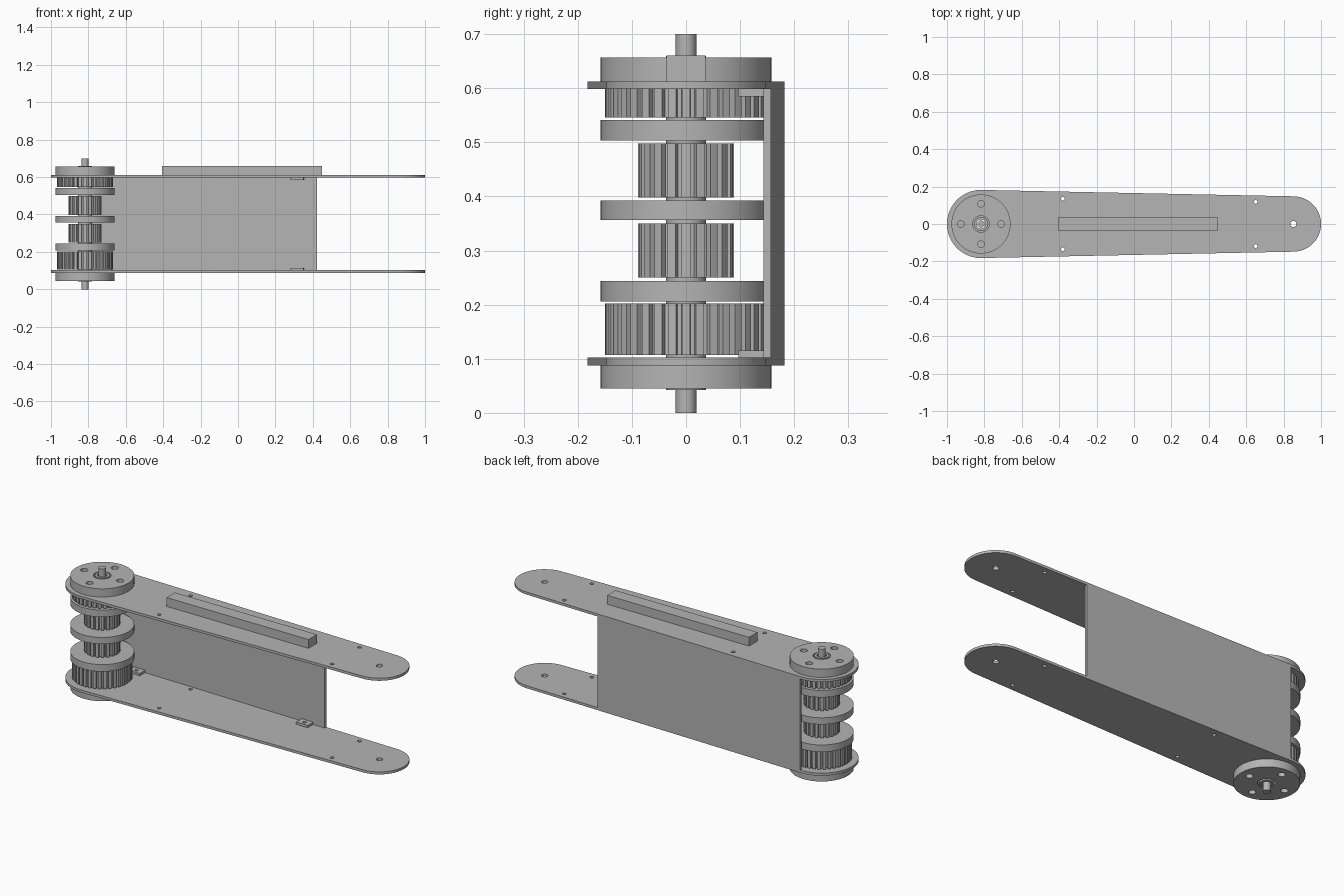
import bpy, bmesh
from math import cos, sin, pi, asin, radians

if "Cube" in bpy.data.objects:
    bpy.data.objects.remove(bpy.data.objects["Cube"])

metal = bpy.data.materials.new("grey_metal")
GREY = (0.46, 0.46, 0.46, 1)
metal.use_nodes = True
metal.diffuse_color = GREY
metal.node_tree.nodes["Principled BSDF"].inputs["Base Color"].default_value = GREY


def arc(cx, cy, r, a0=0.0, a1=2 * pi, n=48):
    """Points on an arc; a full turn leaves out the repeated end point."""
    full = abs(a1 - a0 - 2 * pi) < 1e-6
    count = n if full else n + 1
    return [(cx + r * cos(a0 + (a1 - a0) * i / n),
             cy + r * sin(a0 + (a1 - a0) * i / n)) for i in range(count)]


def extrude(name, loops, z0, z1):
    """Extrude an outline, with any further loops cut as holes, from z0 to z1."""
    curve = bpy.data.curves.new(name, "CURVE")
    curve.dimensions = "2D"
    curve.fill_mode = "BOTH"
    curve.extrude = (z1 - z0) / 2
    for loop in loops:
        spline = curve.splines.new("POLY")
        spline.points.add(len(loop) - 1)
        for point, (x, y) in zip(spline.points, loop):
            point.co = (x, y, 0, 1)
        spline.use_cyclic_u = True
    temp = bpy.data.objects.new(name + "_outline", curve)
    bpy.context.collection.objects.link(temp)
    bpy.context.view_layer.update()
    mesh = bpy.data.meshes.new_from_object(
        temp.evaluated_get(bpy.context.evaluated_depsgraph_get()))
    bpy.data.objects.remove(temp)
    bpy.data.curves.remove(curve)
    bm = bmesh.new()
    bm.from_mesh(mesh)
    bmesh.ops.remove_doubles(bm, verts=bm.verts, dist=1e-5)
    bmesh.ops.recalc_face_normals(bm, faces=bm.faces)
    bm.to_mesh(mesh)
    bm.free()
    mesh.name = name
    mesh.materials.clear()
    mesh.materials.append(metal)
    obj = bpy.data.objects.new(name, mesh)
    obj.location.z = (z0 + z1) / 2
    bpy.context.collection.objects.link(obj)
    bpy.ops.object.select_all(action="DESELECT")
    obj.select_set(True)
    bpy.context.view_layer.objects.active = obj
    bpy.ops.object.shade_smooth_by_angle(angle=radians(25))
    return obj


# Arm outline: two rounded ends joined by tangent edges
AX, R1 = -0.818, 0.182
BX, R2 = 0.852, 0.148
tilt = asin((R1 - R2) / (BX - AX))
outline = (arc(AX, 0, R1, pi / 2 - tilt, 1.5 * pi + tilt)
           + arc(BX, 0, R2, -pi / 2 + tilt, pi / 2 - tilt))
holes = [arc(BX, 0, 0.016, n=24)]
for x, y in ((-0.38, 0.135), (0.65, 0.118)):
    holes += [arc(x, side * y, 0.01, n=16) for side in (-1, 1)]
bore = arc(AX, 0, 0.044, n=32)
extrude("lower_arm_plate", [outline, bore] + holes, 0.088, 0.102)
extrude("upper_arm_plate", [outline, bore] + holes, 0.598, 0.612)


# Rear web follows the tilted back edge of the plates
def along(s, depth):
    """Point s along the back edge and depth inward from it."""
    return (AX + (R1 - depth) * sin(tilt) + s * cos(tilt),
            (R1 - depth) * cos(tilt) - s * sin(tilt))


def strip(s0, s1, d0, d1):
    return [along(s0, d0), along(s0, d1), along(s1, d1), along(s1, d0)]


WEB, THICK = 1.237, 0.014
extrude("rear_web", [strip(0, WEB, 0, THICK)], 0.102, 0.598)

# Small tabs that fix the web to the plates
for end, s in (("inner", 0.07), ("outer", WEB - 0.14)):
    tab = [strip(s, s + 0.07, THICK, THICK + 0.047),
           arc(*along(s + 0.035, THICK + 0.024), 0.009, n=16)]
    extrude("lower_tab_" + end, tab, 0.102, 0.115)
    extrude("upper_tab_" + end, tab, 0.585, 0.598)

# Bar on the upper plate
extrude("top_bar", [[(-0.405, -0.036), (0.45, -0.036), (0.45, 0.036), (-0.405, 0.036)]],
        0.612, 0.66)

# Hubs with four bolt holes
bolts = [arc(AX + 0.108 * cos(k * pi / 2), 0.108 * sin(k * pi / 2), 0.018, n=24)
         for k in range(4)]
hub = [arc(AX, 0, 0.158, n=64), bore] + bolts
extrude("lower_hub", hub, 0.045, 0.088)
extrude("upper_hub", hub, 0.612, 0.657)

# Shaft and its sleeve
extrude("shaft", [arc(AX, 0, 0.019, n=32)], 0, 0.7)
sleeve_loop = arc(AX, 0, 0.037, n=32)
extrude("sleeve", [sleeve_loop, arc(AX, 0, 0.024, n=32)], 0.042, 0.659)

# Spacer discs between the pulleys
for name, z0, z1 in (("lower_disc", 0.206, 0.244), ("middle_disc", 0.356, 0.392),
                     ("upper_disc", 0.503, 0.541)):
    extrude(name, [arc(AX, 0, 0.158, n=64), sleeve_loop], z0, z1)


# Toothed pulleys
def pulley(name, r, teeth, z0, z1):
    pitch = 2 * pi / teeth
    profile = []
    for t in range(teeth):
        for offset, inset in ((-0.29, 0), (0, 0), (0.29, 0), (0.36, 0.013), (0.64, 0.013)):
            a = (t + offset) * pitch
            profile.append((AX + (r - inset) * cos(a), (r - inset) * sin(a)))
    extrude(name, [profile, sleeve_loop], z0, z1)


pulley("lower_large_pulley", 0.15, 36, 0.107, 0.202)
pulley("lower_small_pulley", 0.089, 20, 0.25, 0.35)
pulley("upper_small_pulley", 0.089, 20, 0.398, 0.498)
pulley("upper_large_pulley", 0.15, 36, 0.546, 0.598)
